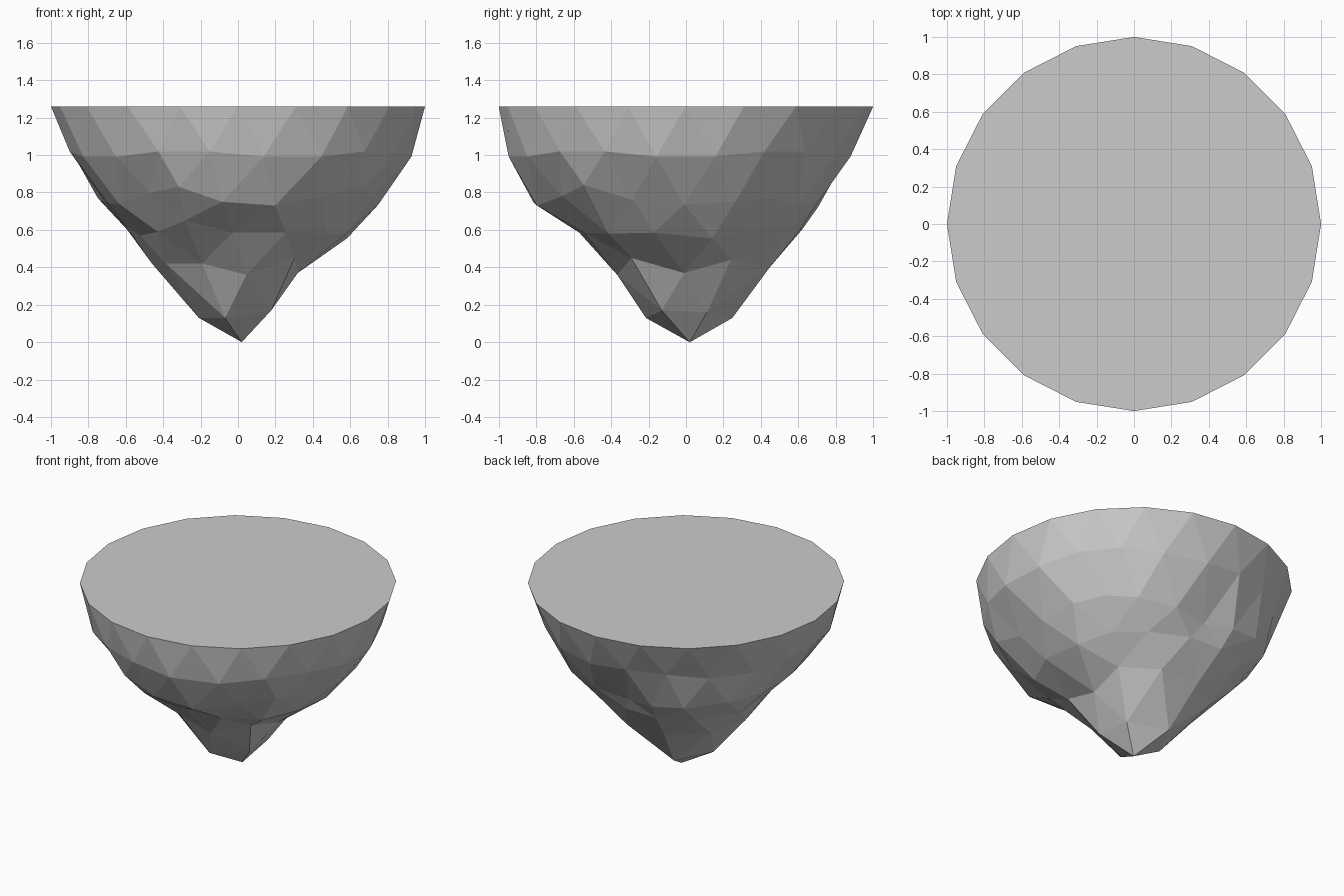
import bpy, bmesh
from math import atan2, cos, sin, radians, tau

if "Cube" in bpy.data.objects:
    bpy.data.objects.remove(bpy.data.objects["Cube"])

RIM_Z = 1.26

# Weathered (radius, height) of each ring, walking anticlockwise from +x,
# with the angle (degrees) by which the front of the ring is twisted
RINGS = {
    5: ([.19, .26, .21, .225, .22],
        [.16, .13, .13, .13, .17], 0),
    10: ([.32, .41, .47, .47, .49, .46, .45, .41, .37, .42],
         [.37, .44, .40, .40, .42, .42, .42, .42, .36, .45], -11),
    15: ([.60, .59, .61, .61, .65, .66, .64, .60, .56, .61, .69, .57, .60, .63, .61],
         [.555, .59, .58, .60, .60, .60, .60, .62, .57, .59, .65, .585, .585, .58, .585], -7),
    20: ([.75, .77, .75, .76, .72, .66, .74, .80, .82, .78,
          .71, .72, .77, .78, .86, .82, .82, .80, .87, .76],
         [.735, .75, .77, .74, .72, .70, .72, .75, .78, .77,
          .75, .74, .74, .80, .83, .75, .73, .78, .84, .76], -4),
}


def azimuth(v):
    return (atan2(v.co.y, v.co.x) + 1e-4) % tau


def place(v, r, z, twist=0):
    a = azimuth(v) - 1e-4
    a += radians(twist) * max(0, cos(a - radians(280)))
    v.co = (r * cos(a), r * sin(a), z)


# Lower half of a low-poly icosphere
bpy.ops.mesh.primitive_ico_sphere_add(subdivisions=3, radius=1)
island = bpy.context.object
island.name = "floating_rock_base"
bm = bmesh.new()
bm.from_mesh(island.data)
bmesh.ops.delete(bm, geom=[v for v in bm.verts if v.co.z > 0.01], context='VERTS')
verts = sorted(bm.verts, key=lambda v: v.co.z)

# Pointed tip
verts[0].co = (.02, .02, 0)
start = 1

# Rough rock rings
for count, (radii, heights, twist) in RINGS.items():
    ring = sorted(verts[start:start + count], key=azimuth)
    for v, r, z in zip(ring, radii, heights):
        place(v, r, z, twist)
    start += count

# Gently waved ring below the rim
for v in verts[start:start + 20]:
    a = azimuth(v)
    place(v, .92 + .015 * cos(a) - .035 * sin(a),
          1.005 + .02 * cos(5 * (a - radians(36))))
start += 20

# Round rim and flat top
rim = sorted(verts[start:], key=azimuth)
for v in rim:
    place(v, 1, RIM_Z)
bm.faces.new(rim)

bmesh.ops.recalc_face_normals(bm, faces=bm.faces)
for f in bm.faces:
    f.smooth = False
bm.to_mesh(island.data)
bm.free()
